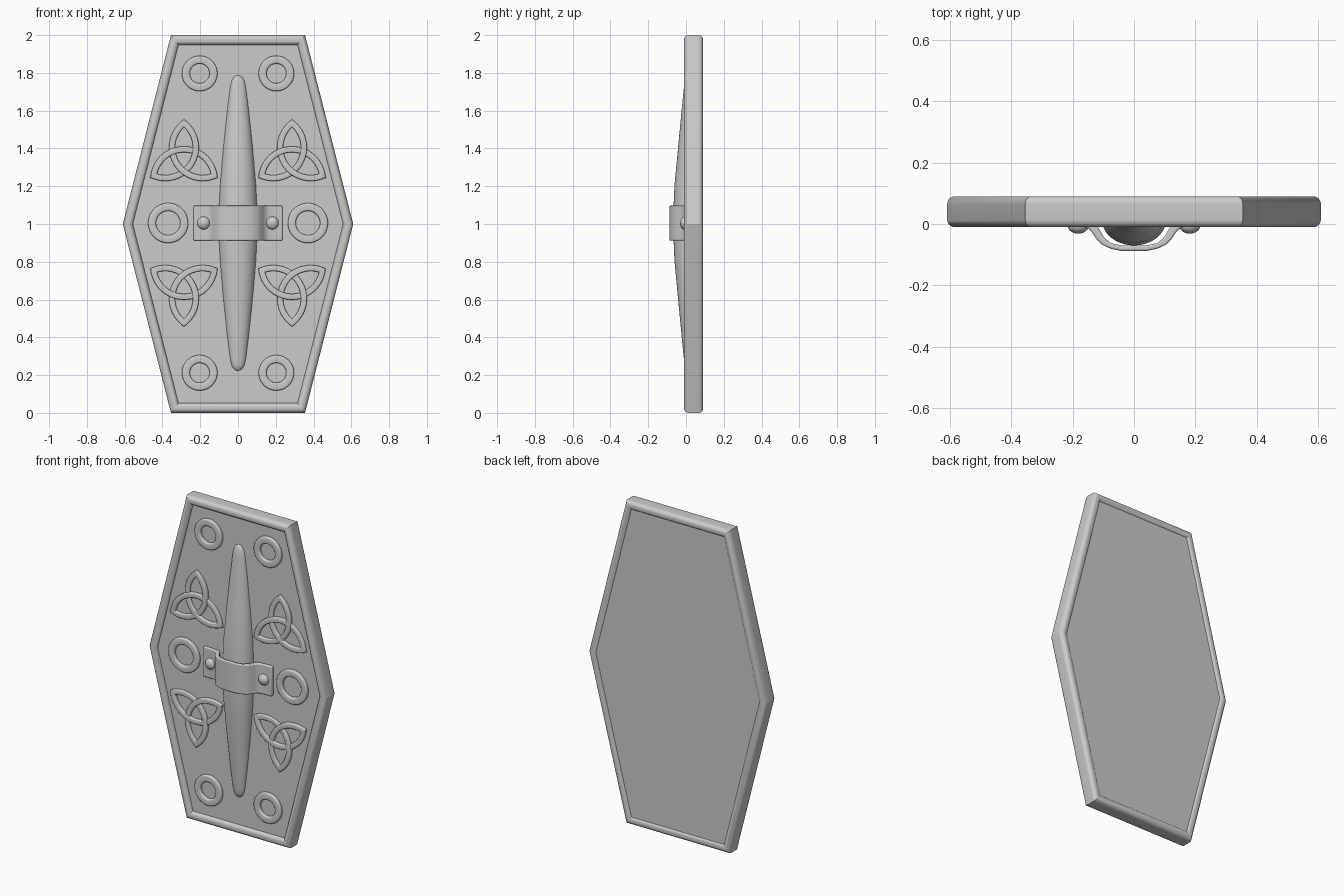
import bpy, bmesh, math
from math import sin, cos, pi, radians
from mathutils import Vector

cube = bpy.data.objects.get("Cube")
if cube:
    bpy.data.objects.remove(cube, do_unlink=True)

GREY = (0.6, 0.6, 0.6, 1)
mat = bpy.data.materials.new("stone_grey")
mat.use_nodes = True
mat.diffuse_color = GREY
bsdf = next(n for n in mat.node_tree.nodes if n.type == 'BSDF_PRINCIPLED')
bsdf.inputs["Base Color"].default_value = GREY

MID = 1.0      # height of the centre line
FACE = 0.01    # y of the board's front face


def finish(name, bm, angle=35, bevel=0):
    bmesh.ops.recalc_face_normals(bm, faces=bm.faces)
    mesh = bpy.data.meshes.new(name)
    bm.to_mesh(mesh)
    bm.free()
    ob = bpy.data.objects.new(name, mesh)
    bpy.context.collection.objects.link(ob)
    mesh.materials.append(mat)
    bpy.ops.object.select_all(action='DESELECT')
    ob.select_set(True)
    bpy.context.view_layer.objects.active = ob
    if bevel:
        mod = ob.modifiers.new("soft_edges", 'BEVEL')
        mod.width, mod.segments = bevel, 3
    bpy.ops.object.shade_smooth_by_angle(angle=radians(angle))
    return ob


def skin(bm, rings, wrap):
    # Join consecutive vertex rings with quads
    count, n = len(rings), len(rings[0])
    for i in range(count if wrap else count - 1):
        a, b = rings[i], rings[(i + 1) % count]
        for j in range(n):
            k = (j + 1) % n
            bm.faces.new((a[j], a[k], b[k], b[j]))


def sweep(name, path, profile, angle=35, lift=None):
    # Sweep an (inset, y) profile round a closed, mitred path in the xz plane
    bm, rings = bmesh.new(), []
    pts = [Vector(p) for p in path]
    for i, p in enumerate(pts):
        d1 = (p - pts[i - 1]).normalized()
        d2 = (pts[(i + 1) % len(pts)] - p).normalized()
        n1, n2 = Vector((-d1.y, d1.x)), Vector((-d2.y, d2.x))
        m = (n1 + n2) / (1 + n1.dot(n2))
        dy = lift(i) if lift else 0
        rings.append([bm.verts.new((p.x + m.x * o, y + dy, p.y + m.y * o))
                      for o, y in profile])
    skin(bm, rings, True)
    return finish(name, bm, angle)


def prism(name, corners, depth, bevel=0):
    bm = bmesh.new()
    face = bm.faces.new([bm.verts.new(c) for c in corners])
    ext = bmesh.ops.extrude_face_region(bm, geom=[face])
    verts = [g for g in ext["geom"] if isinstance(g, bmesh.types.BMVert)]
    bmesh.ops.translate(bm, vec=depth, verts=verts)
    return finish(name, bm, 35, bevel)


def rounded_box(o0, o1, y0, y1, r, steps):
    # Rounded rectangle section
    out = []
    corners = ((o1 - r, y1 - r), (o0 + r, y1 - r), (o0 + r, y0 + r), (o1 - r, y0 + r))
    for q, (cx, cy) in enumerate(corners):
        for s in range(steps + 1):
            a = (q + s / steps) * pi / 2
            out.append((cx + r * cos(a), cy + r * sin(a)))
    return out


def circle(cx, cz, r, n=48):
    return [(cx + r * cos(2 * pi * i / n), cz + r * sin(2 * pi * i / n)) for i in range(n)]


# Board and rim
half = [(0.355, 0), (0.61, 1), (0.355, 2)]
outline = half + [(-x, z) for x, z in reversed(half)]
prism("board", [(x * 0.94, FACE, MID + (z - MID) * 0.97) for x, z in outline], (0, 0.07, 0))
sweep("rim", outline, rounded_box(0, 0.052, -0.01, 0.09, 0.024, 6), 25)

# Tapered spine with rounded ends: (distance from middle, half width, depth)
stations = [(0, 0.105, 0.08), (0.2, 0.095, 0.071), (0.4, 0.078, 0.052),
            (0.6, 0.057, 0.033), (0.72, 0.042, 0.021), (0.755, 0.034, 0.017),
            (0.775, 0.02, 0.011), (0.782, 0.004, 0.004)]
bm, rings = bmesh.new(), []
for side, row in ((-1, stations[:0:-1]), (1, stations)):
    for d, w, h in row:
        rings.append([bm.verts.new((w * cos(pi * j / 20), FACE + 0.005 - (h + 0.005) * sin(pi * j / 20),
                                    MID + 0.005 + side * d)) for j in range(21)])
skin(bm, rings, False)
bm.faces.new(rings[0])
bm.faces.new(rings[-1])
finish("spine", bm, 50)

# Strap over the spine
front = [(0.235, -0.008), (0.165, -0.008), (0.147, -0.016), (0.135, -0.03), (0.122, -0.05),
         (0.105, -0.067), (0.075, -0.081), (0.04, -0.088)]
back = [(0.04, -0.07), (0.075, -0.063), (0.097, -0.045), (0.112, -0.02), (0.125, 0.006),
        (0.235, 0.016)]
edge = front + [(-x, y) for x, y in reversed(front)]
edge += [(-x, y) for x, y in reversed(back)] + back
prism("strap", [(x, y, 0.912) for x, y in edge], (0, 0, 0.185), 0.006)

# Strap rivets
for side, tag in ((1, "left"), (-1, "right")):
    bm = bmesh.new()
    bmesh.ops.create_uvsphere(bm, u_segments=24, v_segments=14, radius=0.034)
    bmesh.ops.scale(bm, vec=(1, 0.75, 1), verts=bm.verts)
    bmesh.ops.translate(bm, vec=(side * 0.182, -0.006, MID + 0.005), verts=bm.verts)
    finish("rivet_" + tag, bm)

# Raised rings
for side, tag in ((1, "left"), (-1, "right")):
    for place, x, z, r, w in (("upper", 0.203, 1.797, 0.073, 0.021),
                              ("middle", 0.37, 1.005, 0.085, 0.021),
                              ("lower", 0.203, 0.212, 0.073, 0.021)):
        sweep(f"ring_{place}_{tag}", circle(side * x, z, r),
              rounded_box(-w, w, -0.008, 0.02, 0.008, 3))

# Interlaced three-lobed knots, one continuous strand each
OFF, RAD, STEPS = 0.1145, 0.162, 28
TIP = (OFF + math.sqrt(4 * RAD ** 2 - 3 * OFF ** 2)) / 2
START = math.atan2(TIP * sin(pi / 3), TIP / 2 - OFF)


def knot_path(cx, cz, flip):
    pts = []
    for lobe in range(3):
        a = radians(30 - 120 * lobe)
        for s in range(STEPS):
            b = a + START + (2 * pi - 2 * START) * s / STEPS
            pts.append((cx + OFF * cos(a) + RAD * cos(b),
                        cz + flip * (OFF * sin(a) + RAD * sin(b))))
    return pts


def weave(i):
    return 0.003 * sin(2 * pi * (i % STEPS) / STEPS)


for side, tag in ((1, "left"), (-1, "right")):
    for flip, place in ((1, "upper"), (-1, "lower")):
        path = knot_path(side * 0.286, 1.005 + flip * 0.343, flip)
        sweep(f"knot_{place}_{tag}", path,
              rounded_box(-0.016, 0.016, -0.006, 0.02, 0.006, 3), 35, weave)
